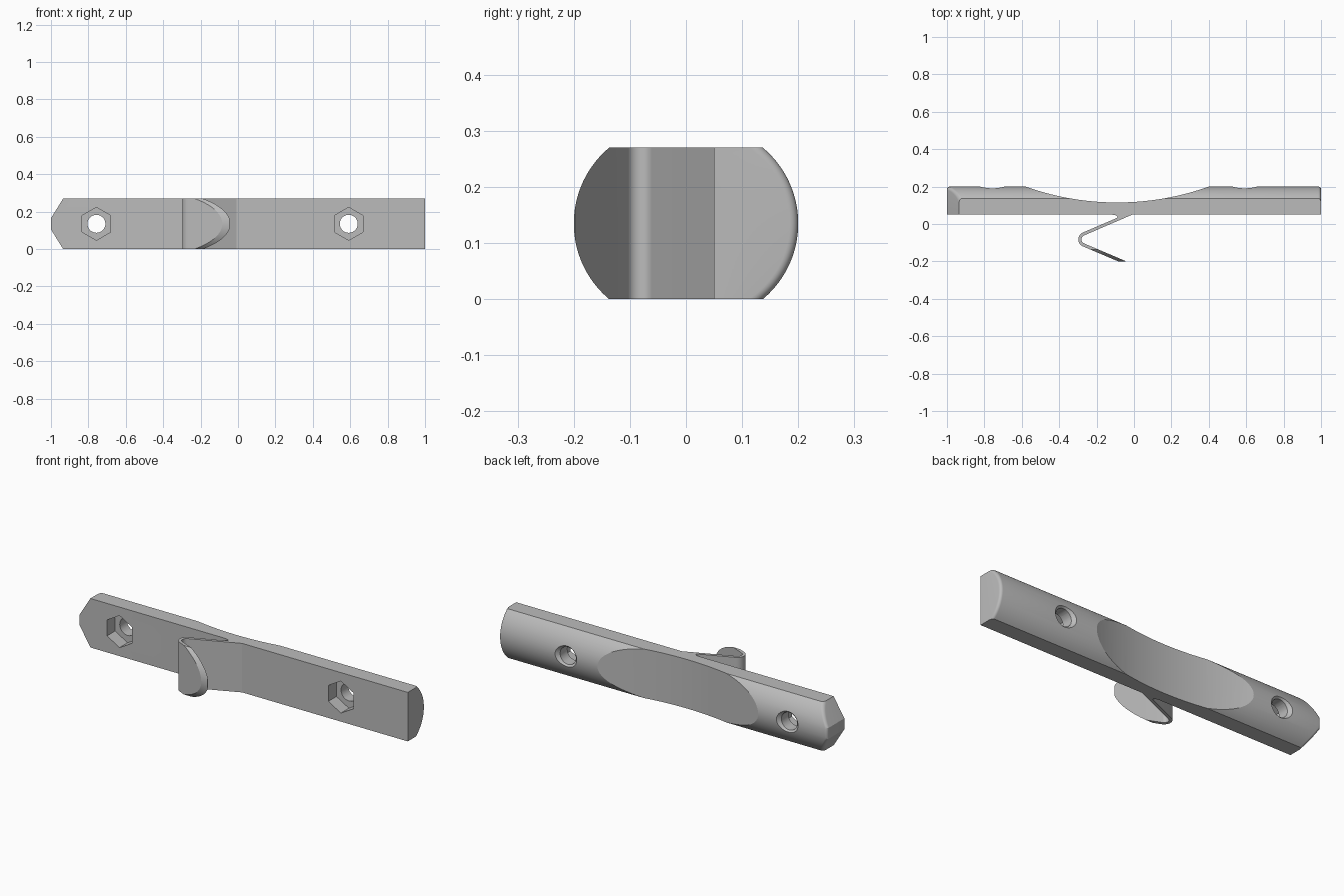
import bpy
import bmesh
from math import sin, cos, pi, sqrt, radians
from mathutils import Matrix

cube = bpy.data.objects.get("Cube")
if cube:
    bpy.data.objects.remove(cube, do_unlink=True)

HALF = 0.135      # half height, also the mid height
FRONT = 0.05      # flat front face of the bar
ROUND = 0.176     # radius of the curved back
OFFSET = 0.024    # centre of that curve
FILLET = 0.015

grey = bpy.data.materials.new("grey plastic")
grey.use_nodes = True
colour = (0.5, 0.5, 0.5, 1)
grey.diffuse_color = colour
grey.node_tree.nodes["Principled BSDF"].inputs["Base Color"].default_value = colour


def finish(bm, name):
    bmesh.ops.recalc_face_normals(bm, faces=bm.faces)
    mesh = bpy.data.meshes.new(name)
    bm.to_mesh(mesh)
    bm.free()
    mesh.materials.append(grey)
    obj = bpy.data.objects.new(name, mesh)
    bpy.context.collection.objects.link(obj)
    return obj


def rod(name, axis, centre, r1, r2, length, sides):
    """Cylinder or cone along an axis; r1 is at the low end."""
    turn = {"X": Matrix.Rotation(pi / 2, 4, "Y"),
            "Y": Matrix.Rotation(-pi / 2, 4, "X"),
            "Z": Matrix.Identity(4)}[axis]
    bm = bmesh.new()
    bmesh.ops.create_cone(bm, cap_ends=True, segments=sides, radius1=r1,
                          radius2=r2, depth=length,
                          matrix=Matrix.Translation(centre) @ turn)
    return finish(bm, name)


def combine(target, other, operation):
    """Apply a boolean and remove the helper."""
    mod = target.modifiers.new(operation, "BOOLEAN")
    mod.operation = operation
    mod.solver = "EXACT"
    mod.object = other
    bpy.context.view_layer.objects.active = target
    bpy.ops.object.modifier_apply(modifier=mod.name)
    bpy.data.objects.remove(other, do_unlink=True)


def make_bar():
    """Rounded-back bar, pointed at one end, with filleted end rims."""
    rows = [HALF * i / 18 for i in range(-18, 19)]
    steps = [i / 6 * pi / 2 for i in range(7)]
    near = [(FILLET * (1 - cos(a)), FILLET * (1 - sin(a))) for a in steps]
    stations = [(-1, d, inset) for d, inset in near]
    stations += [(1, d, inset) for d, inset in reversed(near)]
    bm = bmesh.new()
    rings = []
    for side, depth, inset in stations:
        front, back = [], []
        for h in rows:
            point = 0.62 * max(0, abs(h) - 0.03) if side < 0 else 0
            x = side * (1 - depth - point)
            y = OFFSET + sqrt((ROUND - inset) ** 2 - h * h)
            front.append(bm.verts.new((x, FRONT, h + HALF)))
            back.append(bm.verts.new((x, y, h + HALF)))
        rings.append(front + back[::-1])
    count = len(rings[0])
    for a, b in zip(rings, rings[1:]):
        for i in range(count):
            j = (i + 1) % count
            bm.faces.new((a[i], a[j], b[j], b[i]))
    for ring in (rings[0], rings[-1]):
        for i in range(len(rows) - 1):
            bm.faces.new((ring[i], ring[i + 1], ring[-i - 2], ring[-i - 1]))
    return finish(bm, "clip_bar")


def make_hook():
    """Thin folded spring arm, its free end trimmed to a round tip."""
    cx, cy, inner, outer = -0.257, -0.0825, 0.0235, 0.0405
    tilt = radians(23)
    start, end = pi / 2 + tilt, 3 * pi / 2 - tilt
    angles = [start + (end - start) * i / 20 for i in range(21)]

    def bend(radius):
        return [(cx + radius * cos(a), cy + radius * sin(a)) for a in angles]

    root = [(-0.125, 0.07), (-0.118, FRONT), (-0.102, 0.048),
            (-0.092, 0.044), (-0.088, 0.038), (-0.092, 0.032)]
    reach = 0.24
    ends = [(x + reach * cos(tilt), y - reach * sin(tilt))
            for x, y in (bend(outer)[-1], bend(inner)[-1])]
    outline = root + bend(outer) + ends + bend(inner)[::-1] + [(0.037, 0.07)]
    bm = bmesh.new()
    face = bm.faces.new([bm.verts.new((x, y, 0)) for x, y in outline])
    out = bmesh.ops.extrude_face_region(bm, geom=[face])
    top = [v for v in out["geom"] if isinstance(v, bmesh.types.BMVert)]
    bmesh.ops.translate(bm, verts=top, vec=(0, 0, 2 * HALF))
    hook = finish(bm, "spring_hook")
    trim = rod("hook_trim", "X", (0, -OFFSET, HALF), ROUND, ROUND, 1.2, 128)
    combine(hook, trim, "INTERSECT")
    return hook


bar = make_bar()

# Shallow scoop in the back
combine(bar, rod("scoop", "Z", (-0.09, 1.57, HALF), 1.455, 1.455, 1, 256),
        "DIFFERENCE")

# Bolt holes with a hexagonal nut pocket in front and a flared rim behind
for x in (-0.757, 0.592):
    combine(bar, rod("hole", "Y", (x, 0.1, HALF), 0.048, 0.048, 0.6, 48),
            "DIFFERENCE")
    combine(bar, rod("nut_pocket", "Y", (x, 0.06, HALF), 0.088, 0.088, 0.12, 6),
            "DIFFERENCE")
    combine(bar, rod("flare", "Y", (x, 0.195, HALF), 0.046, 0.076, 0.03, 48),
            "DIFFERENCE")

combine(bar, make_hook(), "UNION")

bpy.ops.object.select_all(action="DESELECT")
bar.select_set(True)
bpy.context.view_layer.objects.active = bar
bpy.ops.object.shade_smooth_by_angle(angle=radians(18))
